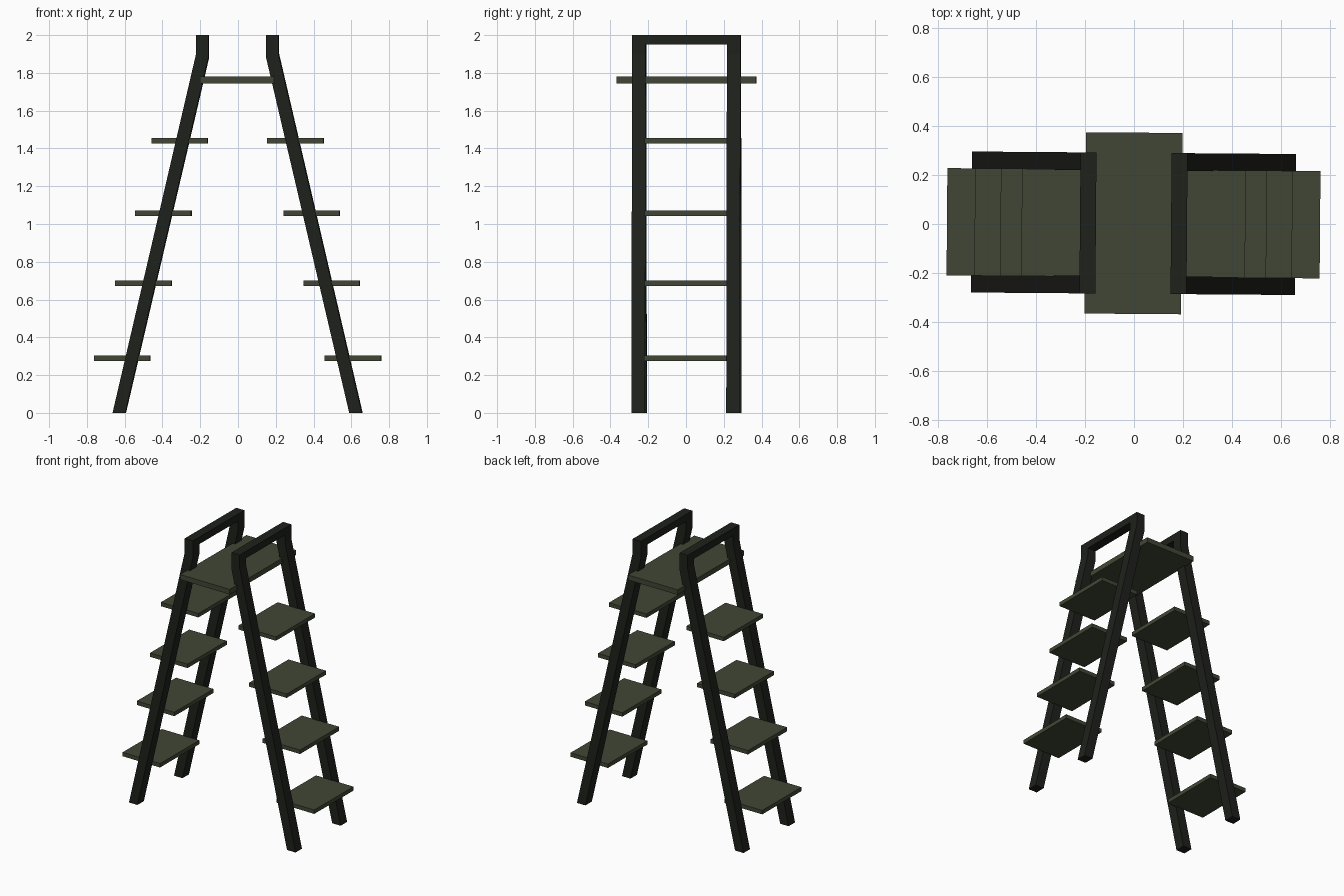
import bpy, bmesh
from mathutils import Matrix

if "Cube" in bpy.data.objects:
    bpy.data.objects.remove(bpy.data.objects["Cube"])

# The whole ladder is turned very slightly about z
PLACE = Matrix.Translation((-0.002, 0.003, 0)) @ Matrix.Rotation(-0.0078, 4, 'Z')


def material(name, rgb):
    m = bpy.data.materials.new(name)
    m.diffuse_color = (*rgb, 1)
    m.use_nodes = True
    m.node_tree.nodes["Principled BSDF"].inputs["Base Color"].default_value = m.diffuse_color
    return m


FRAME = material("dark_frame", (0.013, 0.015, 0.011))
TREAD = material("olive_tread", (0.052, 0.062, 0.035))


def finish(bm, name, mat):
    bmesh.ops.recalc_face_normals(bm, faces=bm.faces)
    bm.transform(PLACE)
    me = bpy.data.meshes.new(name)
    bm.to_mesh(me)
    bm.free()
    me.materials.append(mat)
    bpy.context.collection.objects.link(bpy.data.objects.new(name, me))


def board(name, x, z, size):
    bm = bmesh.new()
    bmesh.ops.create_cube(bm, size=1, matrix=Matrix.Translation((x, 0, z)) @ Matrix.Diagonal((*size, 1)))
    finish(bm, name, TREAD)


def side_frame(name, side):
    # Square section swept up one leg, across the handrail and down the other
    yi, yo = 0.215, 0.287
    # Each section: inner x, outer x, z at inner x, z at outer x, rise of the outer y edge
    half = [(0.593, 0.660, 0, 0, 0),
            (0.153, 0.218, 1.88, 1.90, 0),
            (0.153, 0.218, 1.95, 1.95, 0.05)]
    stations = [(s, -1) for s in half] + [(s, 1) for s in reversed(half)]
    bm = bmesh.new()
    rings = []
    for (xi, xo, zi, zo, rise), f in stations:
        rings.append([bm.verts.new((side * x, f * y, z)) for x, y, z in (
            (xi, yi, zi), (xo, yi, zo), (xo, yo, zo + rise), (xi, yo, zi + rise))])
    for a, b in zip(rings, rings[1:]):
        for i in range(4):
            j = (i + 1) % 4
            bm.faces.new((a[i], a[j], b[j], b[i]))
    bm.faces.new(rings[0])
    bm.faces.new(rings[-1])
    finish(bm, name, FRAME)


# Two mirrored ladder sides with four treads each
for side, label in ((-1, "left"), (1, "right")):
    side_frame(label + "_frame", side)
    for n, (x, z) in enumerate([(0.611, 0.29), (0.498, 0.686), (0.393, 1.057), (0.307, 1.441)], 1):
        board(f"{label}_step_{n}", side * x, z, (0.297, 0.437, 0.028))

# Top platform joining both sides
board("top_platform", 0, 1.762, (0.393, 0.738, 0.036))
